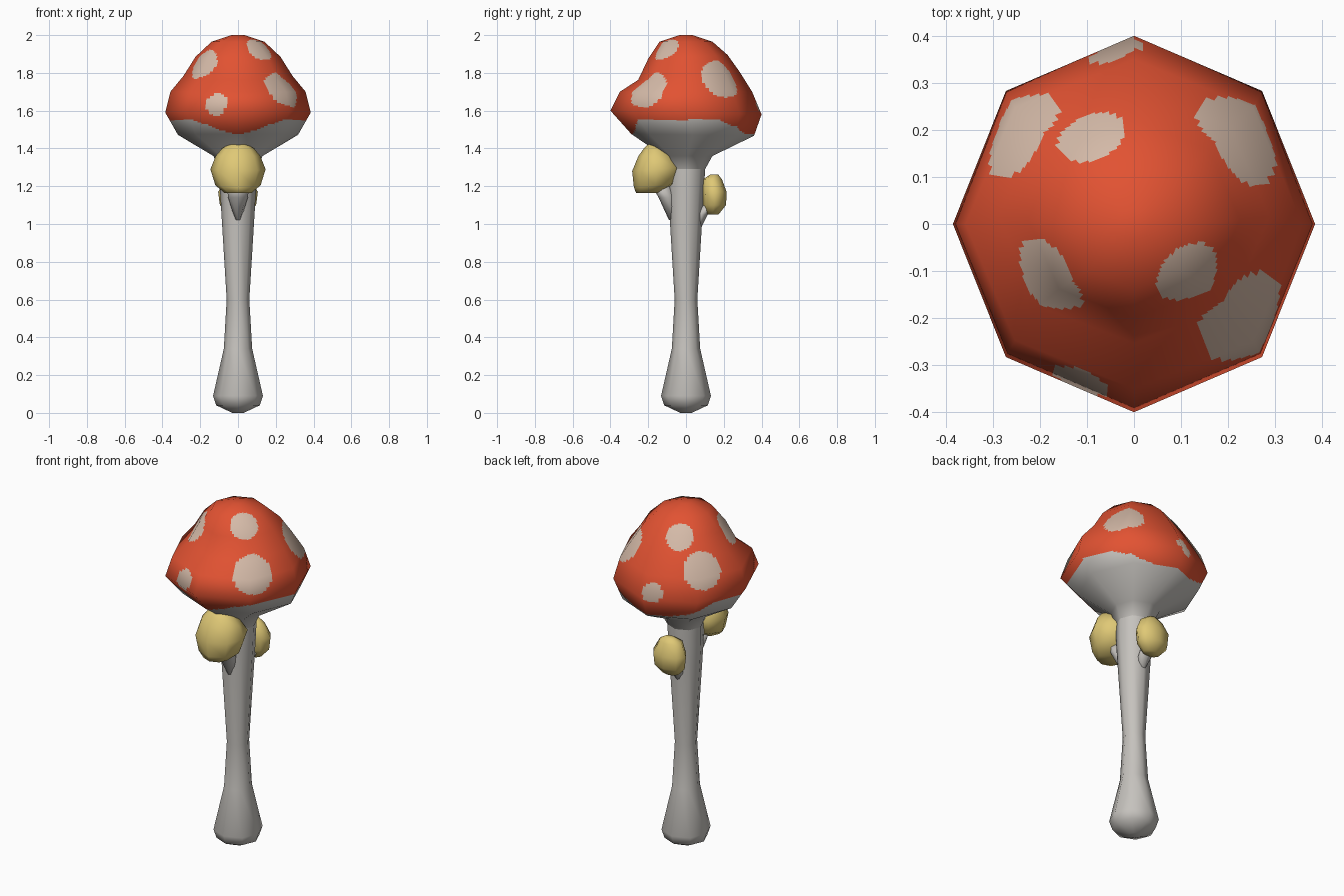
import bpy, math
from mathutils import Vector

if "Cube" in bpy.data.objects:
    bpy.data.objects.remove(bpy.data.objects["Cube"])

SIDES = 8


def material(name, rgb):
    m = bpy.data.materials.new(name)
    m.diffuse_color = (*rgb, 1)
    m.use_nodes = True
    m.node_tree.nodes["Principled BSDF"].inputs["Base Color"].default_value = m.diffuse_color
    return m


RED = material("cap red", (0.76, 0.085, 0.032))
CREAM = material("spot cream", (0.66, 0.49, 0.39))
GREY = material("stem grey", (0.56, 0.54, 0.51))
YELLOW = material("bud yellow", (0.74, 0.58, 0.18))


def new_object(name, points, faces, mats):
    me = bpy.data.meshes.new(name)
    me.from_pydata(points, [], faces)
    me.update()
    for m in mats:
        me.materials.append(m)
    for p in me.polygons:
        p.use_smooth = True
    ob = bpy.data.objects.new(name, me)
    bpy.context.collection.objects.link(ob)
    return ob


def ring_faces(rows, cols, top=True, bottom=True):
    """Quads between stacked rings (listed top to bottom), plus end caps."""
    faces = [(i * cols + j, (i + 1) * cols + j,
              (i + 1) * cols + (j + 1) % cols, i * cols + (j + 1) % cols)
             for i in range(rows - 1) for j in range(cols)]
    if top:
        faces.append(tuple(range(cols)))
    if bottom:
        faces.append(tuple((rows - 1) * cols + j for j in reversed(range(cols))))
    return faces


def ring_points(rings):
    """Each ring: height, x radius, y radius, y offset, back tilt."""
    pts = []
    for z, rx, ry, oy, tilt in rings:
        for j in range(SIDES):
            a = 2 * math.pi * j / SIDES
            s = math.sin(a)
            pts.append(Vector((rx * math.cos(a), oy + ry * s, z + tilt * s)))
    return pts


def lathe(name, rings, mat, top=True, bottom=True):
    return new_object(name, ring_points(rings),
                      ring_faces(len(rings), SIDES, top, bottom), [mat])


def fine_lathe(name, rings, mats, k):
    """Same faceted shape, split k times per side so it can be painted by face."""
    pts = ring_points(rings)
    coarse = bpy.data.meshes.new("coarse")
    coarse.from_pydata(pts, [], ring_faces(len(rings), SIDES, True, False))
    coarse.update()
    nrm = [v.normal.copy() for v in coarse.vertices]
    bpy.data.meshes.remove(coarse)
    rows, cols = (len(rings) - 1) * k + 1, SIDES * k

    def sample(src, r, c):
        i, u = min(r // k, len(rings) - 2), 0
        u = r / k - i
        j, v = c // k, (c % k) / k
        j2 = (j + 1) % SIDES
        upper = src[i * SIDES + j].lerp(src[i * SIDES + j2], v)
        lower = src[(i + 1) * SIDES + j].lerp(src[(i + 1) * SIDES + j2], v)
        return upper.lerp(lower, u)

    grid = [(r, c) for r in range(rows) for c in range(cols)]
    ob = new_object(name, [sample(pts, r, c) for r, c in grid],
                    ring_faces(rows, cols, True, False), mats)
    ob.data.normals_split_custom_set_from_vertices(
        [sample(nrm, r, c).normalized() for r, c in grid])
    return ob


# Cap with pale underside
cap = fine_lathe("cap", [
    (2.0, .035, .035, 0, 0),
    (1.965, .14, .14, 0, 0),
    (1.885, .225, .21, .01, .01),
    (1.785, .288, .268, .015, .022),
    (1.70, .358, .35, 0, 0),
    (1.59, .385, .40, 0, -.01),
    (1.472, .318, .325, .035, -.005),
    (1.36, .13, .13, .01, 0),
    (1.29, .098, .098, .003, 0),
], [RED, CREAM, GREY], 14)

# Spots: x, y from above, radius
SPOTS = [(-.185, -.12, .092), (.122, -.11, .077), (.25, -.205, .112),
         (-.11, -.335, .061), (.23, .19, .112), (-.09, .19, .075),
         (-.25, .2, .105), (-.03, .37, .055)]
upper = [v.co for v in cap.data.vertices if v.co.z > 1.6]
centres = [(min(upper, key=lambda p: (p.x - x) ** 2 + (p.y - y) ** 2).copy(), r)
           for x, y, r in SPOTS]
for p in cap.data.polygons:
    c = p.center
    a = math.atan2(c.y, abs(c.x)) + 0.14
    edge = 1.472 + 0.08 * min(1, 1.6 * math.cos(a) ** 2)
    if c.z < edge:
        p.material_index = 2
    elif any((c - q).length < r for q, r in centres):
        p.material_index = 1

# Stem
lathe("stem", [
    (1.29, .098, .098, .003, 0),
    (1.19, .096, .096, 0, 0),
    (.60, .06, .06, 0, 0),
    (.34, .075, .075, 0, 0),
    (.09, .132, .132, 0, 0),
    (.04, .115, .115, 0, 0),
    (0, .03, .03, 0, 0),
], GREY, top=False)

# Small buds growing on the stem
lathe("front_bud", [
    (1.43, .035, .02, -.175, 0),
    (1.40, .085, .058, -.165, 0),
    (1.36, .118, .092, -.16, 0),
    (1.29, .146, .133, -.152, .01),
    (1.205, .12, .113, -.163, .01),
    (1.163, .07, .062, -.202, 0),
], YELLOW)
lathe("back_bud", [
    (1.263, .03, .02, .15, 0),
    (1.237, .07, .05, .14, 0),
    (1.17, .105, .065, .15, 0),
    (1.10, .096, .062, .15, 0),
    (1.05, .05, .032, .14, 0),
], YELLOW)

# Stalks joining the buds to the stem
lathe("front_stalk", [
    (1.21, .06, .05, -.135, 0),
    (1.14, .052, .045, -.10, 0),
    (1.02, .015, .03, -.06, 0),
], GREY)
lathe("back_stalk", [
    (1.10, .045, .035, .125, 0),
    (1.05, .04, .03, .085, 0),
    (.99, .015, .025, .06, 0),
], GREY)
